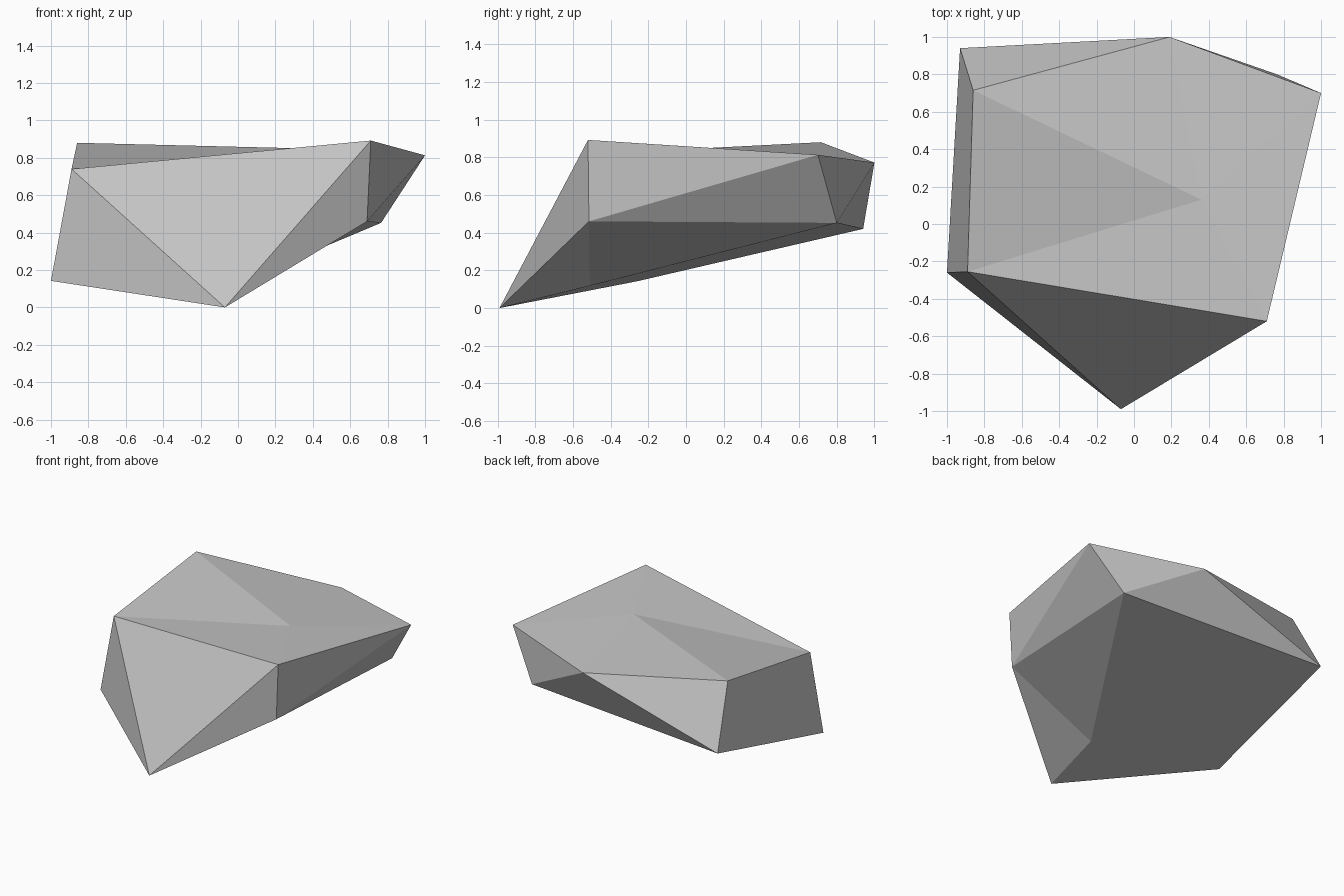
import bpy
import bmesh

cube = bpy.data.objects.get("Cube")
if cube:
    bpy.data.objects.remove(cube, do_unlink=True)

# Stone colour
stone = bpy.data.materials.new("stone grey")
stone.use_nodes = True
grey = (0.55, 0.55, 0.55, 1)
stone.diffuse_color = grey
stone.node_tree.nodes["Principled BSDF"].inputs["Base Color"].default_value = grey

# Corners of the boulder
corners = {
    "crown": (0.36, 0.13, 0.85),
    "top_front_right": (-0.89, -0.255, 0.74),
    "top_front_left": (0.71, -0.52, 0.892),
    "top_side": (1.0, 0.70, 0.813),
    "top_back": (0.19, 1.0, 0.772),
    "top_back_right": (-0.86, 0.715, 0.88),
    "foot": (-0.07, -0.99, 0.0),
    "low_front_right": (-1.0, -0.26, 0.142),
    "low_back_right": (-0.93, 0.94, 0.42),
    "low_back_left": (0.765, 0.80, 0.452),
    "low_front_left": (0.69, -0.515, 0.46),
    "belly": (-0.03, -0.51, 0.118),
}

# Facets, each named by the corners it joins
facets = [
    # underside
    "foot belly low_back_left low_back_right low_front_right",
    "foot low_front_left belly",
    "belly low_front_left low_back_left",
    # front
    "foot top_front_right low_front_right",
    "foot top_front_left top_front_right",
    "foot low_front_left top_front_left",
    # left side
    "low_front_left top_side top_front_left",
    "low_front_left low_back_left top_side",
    # back
    "low_back_left top_back top_side",
    "low_back_left low_back_right top_back",
    "low_back_right top_back_right top_back",
    # right side
    "low_front_right top_front_right top_back_right low_back_right",
]

bm = bmesh.new()
points = {name: bm.verts.new(co) for name, co in corners.items()}
for facet in facets:
    bm.faces.new([points[name] for name in facet.split()])

# Top: a fan of facets around the crown
rim = ["top_front_right", "top_front_left", "top_side", "top_back", "top_back_right"]
for a, b in zip(rim, rim[1:] + rim[:1]):
    bm.faces.new([points["crown"], points[a], points[b]])

bmesh.ops.recalc_face_normals(bm, faces=bm.faces)
mesh = bpy.data.meshes.new("boulder")
bm.to_mesh(mesh)
bm.free()
mesh.materials.append(stone)
bpy.context.collection.objects.link(bpy.data.objects.new("boulder", mesh))
